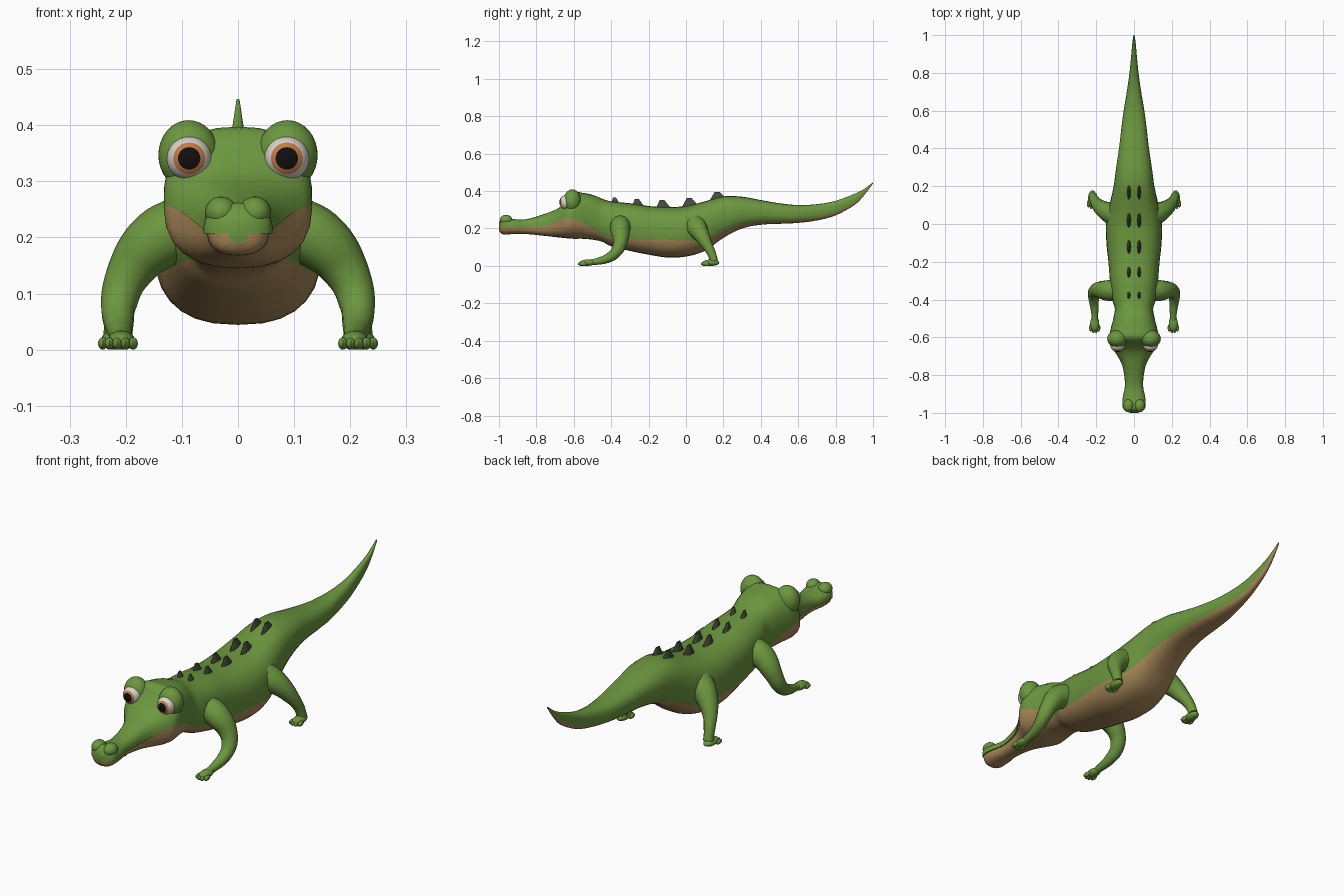
import bpy, bmesh
from math import sin, cos, asin, pi, copysign, acos, radians
from mathutils import Vector, Matrix

old = bpy.data.objects.get("Cube")
if old:
    bpy.data.objects.remove(old)


def material(name, r, g, b):
    mat = bpy.data.materials.new(name)
    mat.use_nodes = True
    mat.diffuse_color = (r, g, b, 1)
    bsdf = next(n for n in mat.node_tree.nodes if n.type == 'BSDF_PRINCIPLED')
    bsdf.inputs["Base Color"].default_value = (r, g, b, 1)
    bsdf.inputs["Roughness"].default_value = 0.8
    return mat


GREEN = material("skin green", .15, .31, .05)
TAN = material("belly tan", .40, .25, .10)
DARK = material("scute grey", .06, .075, .045)
WHITE = material("eye white", .7, .66, .6)
ORANGE = material("iris orange", .55, .2, .06)
BLACK = material("pupil black", .005, .005, .005)
parts = []


def add_object(name, bm, *mats):
    bmesh.ops.recalc_face_normals(bm, faces=bm.faces)
    mesh = bpy.data.meshes.new(name)
    bm.to_mesh(mesh)
    bm.free()
    for m in mats:
        mesh.materials.append(m)
    obj = bpy.data.objects.new(name, mesh)
    bpy.context.collection.objects.link(obj)
    parts.append(obj)
    return obj


def catmull(stations, steps):
    """Smoothly interpolate a list of tuples."""
    out = []
    last = len(stations) - 1
    for i in range(last):
        a, b, c, d = (Vector(stations[min(max(k, 0), last)]) for k in range(i - 1, i + 3))
        for s in range(steps):
            t = s / steps
            out.append(b + (c - a) * t / 2 + (a - 2.5 * b + 2 * c - d / 2) * t * t
                       + (1.5 * (b - c) + (d - a) / 2) * t ** 3)
    return out + [Vector(stations[-1])]


def ellipsoid(name, centre, size, mat, segments=20, rings=12):
    bm = bmesh.new()
    bmesh.ops.create_uvsphere(bm, u_segments=segments, v_segments=rings, radius=1,
                              matrix=Matrix.LocRotScale(Vector(centre), None, Vector(size)))
    return add_object(name, bm, mat)


# Body from tail tip to nose: y, half width, bottom, colour line, top
BODY = [
    (1, .003, .44, .443, .447), (.95, .01, .375, .385, .41), (.9, .014, .325, .34, .385),
    (.8, .024, .27, .285, .348), (.7, .038, .243, .26, .33), (.6, .055, .23, .248, .325),
    (.5, .068, .225, .243, .335), (.4, .08, .22, .238, .352), (.3, .095, .2, .225, .37),
    (.2, .108, .15, .19, .372), (.1, .13, .08, .14, .345), (0, .148, .05, .135, .32),
    (-.1, .146, .045, .14, .315), (-.2, .136, .06, .14, .32), (-.3, .128, .08, .145, .335),
    (-.4, .115, .105, .155, .345), (-.45, .102, .13, .165, .36), (-.5, .11, .14, .2, .38),
    (-.55, .122, .145, .23, .39), (-.6, .132, .145, .25, .395), (-.64, .128, .148, .255, .35),
    (-.68, .1, .152, .245, .31), (-.75, .062, .16, .215, .28), (-.85, .048, .17, .207, .25),
    (-.92, .06, .17, .207, .25), (-.97, .06, .168, .207, .262), (-.99, .045, .175, .207, .25),
    (-1, .02, .19, .207, .23)]
UPPER, LOWER, POWER = 16, 12, .8


def body_ring(bm, station):
    y, w, bottom, split, top = station
    mid, h = (top + bottom) / 2, (top - bottom) / 2
    d = max(-.95, min(.95, (split - mid) / h))
    a = asin(copysign(abs(d) ** (1 / POWER), d))
    # The jaw is slightly narrower than the lip above it
    jaw = 1 - .1 * min(1, max(0, (-.66 - y) / .08))
    angles = [(a + (pi - 2 * a) * i / UPPER, 1) for i in range(UPPER + 1)]
    angles += [(pi - a + (pi + 2 * a) * i / LOWER, jaw) for i in range(LOWER + 1)]
    ring = []
    for t, k in angles:
        c, s = cos(t), sin(t)
        ring.append(bm.verts.new((k * w * copysign(abs(c) ** POWER, c), y,
                                  mid + h * copysign(abs(s) ** POWER, s))))
    return ring


bm = bmesh.new()
rings = [body_ring(bm, s) for s in catmull(BODY, 4)]
count = len(rings[0])
for r1, r2 in zip(rings, rings[1:]):
    for i in range(count):
        j = (i + 1) % count
        face = bm.faces.new((r1[i], r1[j], r2[j], r2[i]))
        face.material_index = int(UPPER < i < count - 1)
bm.faces.new(rings[0])
bm.faces.new(rings[-1])
bmesh.ops.remove_doubles(bm, verts=bm.verts, dist=.00005)
add_object("body", bm, GREEN, TAN)


# Tapered limb along a path of x, y, z, radius
def limb(name, path, side):
    curve = bpy.data.curves.new(name, 'CURVE')
    curve.dimensions = '3D'
    curve.bevel_depth = 1
    curve.bevel_resolution = 4
    curve.resolution_u = 6
    curve.use_fill_caps = True
    spline = curve.splines.new('BEZIER')
    spline.radius_interpolation = 'CARDINAL'
    spline.bezier_points.add(len(path) - 1)
    for point, (x, y, z, r) in zip(spline.bezier_points, path):
        point.co = (side * x, y, z)
        point.radius = r
        point.handle_left_type = point.handle_right_type = 'AUTO'
    temp = bpy.data.objects.new(name + "_path", curve)
    bpy.context.collection.objects.link(temp)
    mesh = bpy.data.meshes.new_from_object(temp.evaluated_get(bpy.context.evaluated_depsgraph_get()))
    bm = bmesh.new()
    bm.from_mesh(mesh)
    bpy.data.objects.remove(temp)
    bpy.data.meshes.remove(mesh)
    for f in bm.faces:
        f.material_index = 0
    add_object(name, bm, GREEN)


def foot(name, side, x, y, length):
    ellipsoid(name, (side * x, y, .017), (.024, length, .017), GREEN)
    for i in range(4):
        off = (i - 1.5) * .014
        ellipsoid(f"{name}_toe_{i + 1}", (side * (x + off), y - length * .85 + abs(off) * .6, .011),
                  (.009, .02, .011), GREEN, 10, 8)


FRONT_LEG = [(.08, -.35, .225, .055), (.145, -.352, .195, .054), (.195, -.35, .135, .04),
             (.213, -.37, .08, .032), (.212, -.41, .045, .026), (.208, -.47, .025, .019),
             (.208, -.52, .018, .015)]
HIND_LEG = [(.08, .04, .225, .065), (.15, .07, .185, .05), (.195, .105, .125, .033),
            (.213, .135, .07, .024), (.218, .15, .025, .022)]
# Scutes: y, peak height, half length
SCUTES = [(.175, .395, .048), (.025, .362, .045), (-.12, .351, .042),
          (-.255, .357, .036), (-.375, .367, .026)]

for side, tag in ((1, "left"), (-1, "right")):
    limb(f"front_leg_{tag}", FRONT_LEG, side)
    limb(f"hind_leg_{tag}", HIND_LEG, side)
    foot(f"front_foot_{tag}", side, .208, -.527, .042)
    foot(f"hind_foot_{tag}", side, .22, .133, .045)

    # Eye socket, eyeball and nostril bump
    ellipsoid(f"eye_socket_{tag}", (side * .088, -.608, .347), (.054, .047, .062), GREEN, 24, 16)
    bm = bmesh.new()
    centre = Vector((side * .087, -.637, .341))
    bmesh.ops.create_uvsphere(bm, u_segments=24, v_segments=24, radius=.04,
                              matrix=Matrix.Translation(centre) @ Matrix.Rotation(pi / 2, 4, 'X'))
    for f in bm.faces:
        direction = (f.calc_center_median() - centre).normalized()
        angle = acos(max(-1, min(1, -direction.y)))
        f.material_index = 2 if angle < radians(29) else 1 if angle < radians(45) else 0
    add_object(f"eyeball_{tag}", bm, WHITE, ORANGE, BLACK)
    ellipsoid(f"nostril_bump_{tag}", (side * .03, -.962, .245), (.029, .034, .028), GREEN)

    # Back scutes
    for i, (y, peak, half) in enumerate(SCUTES):
        bm = bmesh.new()
        bmesh.ops.create_cone(bm, cap_ends=True, segments=8, radius1=1, radius2=.3, depth=1)
        for v in bm.verts:
            tip = v.co.z > 0
            v.co = Vector((side * .027 + v.co.x * .012, y + v.co.y * half - tip * .008,
                           peak if tip else peak - .045))
        add_object(f"scute_{tag}_{i + 1}", bm, DARK)

bpy.ops.object.select_all(action='DESELECT')
for obj in parts:
    obj.select_set(True)
bpy.context.view_layer.objects.active = parts[0]
bpy.ops.object.shade_smooth_by_angle(angle=radians(40))
